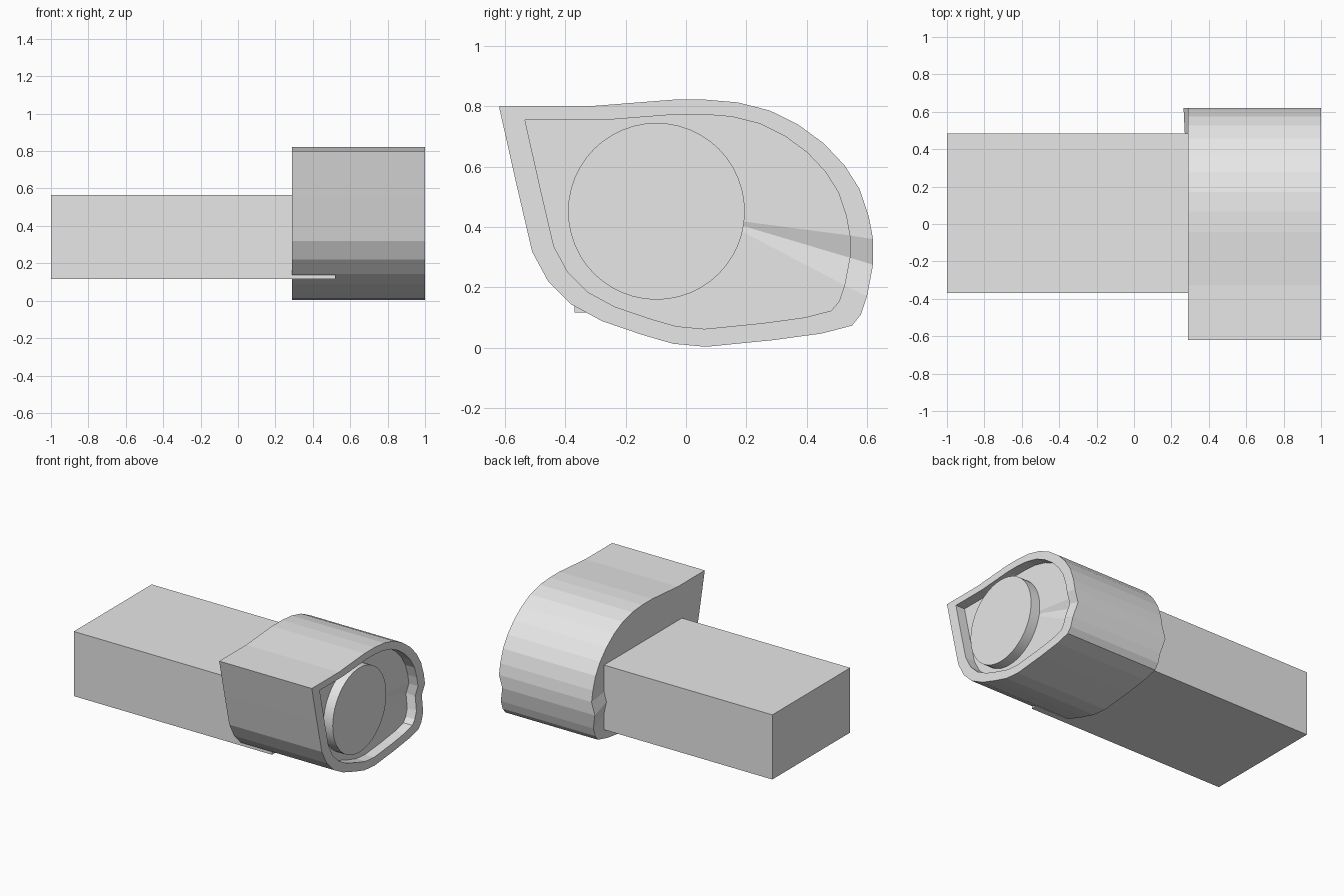
import bpy
import bmesh
import math
from mathutils import Vector

cube = bpy.data.objects.get("Cube")
if cube:
    bpy.data.objects.remove(cube, do_unlink=True)

grey = bpy.data.materials.new("light grey")
grey.use_nodes = True
colour = (0.8, 0.8, 0.8, 1)
grey.diffuse_color = colour
grey.node_tree.nodes["Principled BSDF"].inputs["Base Color"].default_value = colour


def finish(bm, name):
    bmesh.ops.recalc_face_normals(bm, faces=bm.faces[:])
    mesh = bpy.data.meshes.new(name)
    bm.to_mesh(mesh)
    bm.free()
    mesh.materials.append(grey)
    obj = bpy.data.objects.new(name, mesh)
    bpy.context.collection.objects.link(obj)
    return obj


# Housing outline as (y, z), starting at the pointed top front corner
OUTLINE = [
    (-.62, .80), (-.325, .80), (-.043, .822), (.066, .822), (.172, .813),
    (.278, .786), (.371, .74), (.457, .677), (.526, .604), (.576, .525),
    (.606, .435), (.62, .36), (.62, .275), (.6, .17), (.58, .11),
    (.55, .073), (.45, .047), (.288, .025), (.066, .003), (-.043, .013),
    (-.146, .043), (-.278, .088), (-.381, .144), (-.457, .22),
    (-.51, .318), (-.563, .545)]
DENT = 12            # the outline corner that is pushed inwards
CENTRE = Vector((.036, .452))
BACK, FRONT, FLOOR = .29, 1.0, .93


def ring(bm, x, scale):
    verts = []
    for i, p in enumerate(OUTLINE):
        y, z = CENTRE + (Vector(p) - CENTRE) * scale
        dent = .025 * scale if i == DENT else 0
        verts.append(bm.verts.new((x - dent, y, z)))
    return verts


def bridge(bm, a, b):
    n = len(a)
    for i in range(n):
        j = (i + 1) % n
        bm.faces.new((a[i], a[j], b[j], b[i]))


def fan(bm, loop, x):
    apex = bm.verts.new((x, .1, .43))
    for a, b in zip(loop, loop[1:] + loop[:1]):
        bm.faces.new((a, b, apex))


# Housing: outer wall, flat rim, shallow recess
bm = bmesh.new()
rings = [ring(bm, BACK, 1), ring(bm, FRONT, 1),
         ring(bm, FRONT, .868), ring(bm, FLOOR, .868)]
for a, b in zip(rings, rings[1:]):
    bridge(bm, a, b)
fan(bm, rings[0], BACK)
fan(bm, rings[-1], FLOOR)
finish(bm, "housing")

# Round boss standing in the recess
bpy.ops.mesh.primitive_cylinder_add(
    vertices=48, radius=.293, depth=.09,
    location=(FRONT - .045, -.098, .452), rotation=(0, math.pi / 2, 0))
boss = bpy.context.object
boss.name = "round_boss"
boss.data.materials.append(grey)
bpy.ops.object.shade_smooth_by_angle(angle=math.radians(30))

# Long block running into the housing
bm = bmesh.new()
low, high = Vector((-1, -.37, .117)), Vector((.52, .483, .565))
bmesh.ops.create_cube(bm, size=1)
for v in bm.verts:
    v.co = [(l + h) / 2 + c * (h - l) for l, h, c in zip(low, high, v.co)]
finish(bm, "long_block")
